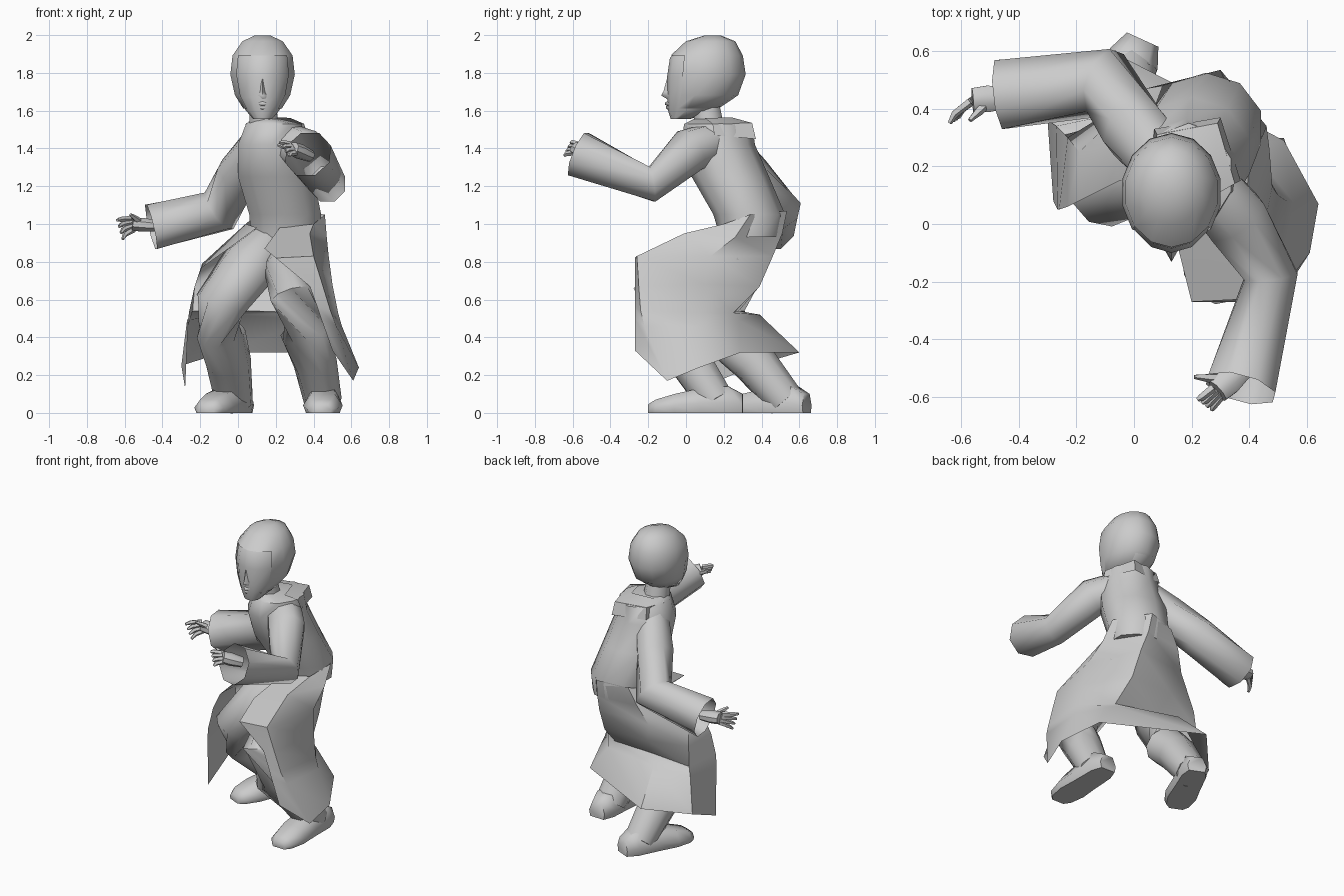
import bpy, bmesh, math
from mathutils import Vector

cube = bpy.data.objects.get("Cube")
if cube:
    bpy.data.objects.remove(cube, do_unlink=True)

grey = bpy.data.materials.new("plain grey")
grey.use_nodes = True
grey.diffuse_color = (0.6, 0.6, 0.6, 1)
grey.node_tree.nodes["Principled BSDF"].inputs["Base Color"].default_value = grey.diffuse_color


def finish(name, bm, angle=45):
    """Turn a bmesh into a smooth shaded object."""
    bmesh.ops.recalc_face_normals(bm, faces=bm.faces)
    mesh = bpy.data.meshes.new(name)
    bm.to_mesh(mesh)
    bm.free()
    mesh.materials.append(grey)
    part = bpy.data.objects.new(name, mesh)
    bpy.context.collection.objects.link(part)
    bpy.ops.object.select_all(action="DESELECT")
    part.select_set(True)
    bpy.context.view_layer.objects.active = part
    bpy.ops.object.shade_smooth_by_angle(angle=math.radians(angle))


def skin(bm, rings, closed=True, caps=(True, True)):
    """Bridge rings of points with quads."""
    rows = [[bm.verts.new(p) for p in ring] for ring in rings]
    count = len(rows[0])
    for low, high in zip(rows, rows[1:]):
        for i in range(count if closed else count - 1):
            j = (i + 1) % count
            bm.faces.new((low[i], low[j], high[j], high[i]))
    for row, cap in zip((rows[0], rows[-1]), caps):
        if cap and closed:
            bm.faces.new(row)


def stack(sections, sides):
    """Level ellipses given as centre x, y, z and two radii."""
    turns = [math.tau * (i + 0.5) / sides for i in range(sides)]
    return [[(x + a * math.cos(t), y + b * math.sin(t), z) for t in turns]
            for x, y, z, a, b in sections]


def tube(bm, path, sides=8, flat=1.0, caps=(True, True)):
    """Round tube along points given as x, y, z and radius."""
    points = [Vector(p[:3]) for p in path]
    rings = []
    for i, (point, spec) in enumerate(zip(points, path)):
        into = (point - points[max(i - 1, 0)]).normalized()
        out = (points[min(i + 1, len(points) - 1)] - point).normalized()
        along = (into + out).normalized()
        side = along.cross(Vector((0, 0, 1)))
        if side.length < 0.2:
            side = Vector((1, 0, 0))
        side.normalize()
        up = side.cross(along)
        turns = [math.tau * (k + 0.5) / sides for k in range(sides)]
        rings.append([point + spec[3] * (side * math.cos(t) + up * flat * math.sin(t))
                      for t in turns])
    skin(bm, rings, caps=caps)


def tube_part(name, path, **options):
    bm = bmesh.new()
    tube(bm, path, **options)
    finish(name, bm, 75)


# Head and neck
skull = [(.13, -.03, 1.555, .05, .05), (.13, .03, 1.6, .09, .125),
         (.13, .08, 1.67, .135, .18), (.13, .1, 1.78, .16, .2),
         (.13, .1, 1.88, .148, .185), (.13, .12, 1.955, .095, .125),
         (.13, .13, 1.985, .03, .04)]
bm = bmesh.new()
skin(bm, stack(skull, 14))
finish("head", bm, 60)
tube_part("neck", [(.14, .13, 1.48, .085), (.13, .1, 1.66, .075)])

# Hair shell, cut away over the face
bm = bmesh.new()
skin(bm, stack([(x, y + .01, z + .012, a + .015, b + .006)
                for x, y, z, a, b in skull[1:]], 14))
face_area = [f for f in bm.faces if f.calc_center_median().z < 1.87
             and f.calc_center_median().y < -.01]
bmesh.ops.delete(bm, geom=face_area, context="FACES")
finish("hair", bm, 60)

# Face details
bm = bmesh.new()
skin(bm, [[(.13 + s * w, y, z) for s, y in ((-1, -.07), (0, front), (1, -.07))]
          for w, front, z in ((.02, -.098, 1.78), (.027, -.12, 1.7),
                              (.035, -.132, 1.68), (.03, -.088, 1.655))], closed=False)
finish("nose", bm, 100)
for name, z, y in (("upper_lip", 1.637, -.1), ("lower_lip", 1.617, -.095)):
    tube_part(name, [(.09, y + .035, z, .006), (.13, y, z, .012), (.17, y + .035, z, .006)],
              sides=6)

# Torso leaning forward over the hips
bm = bmesh.new()
skin(bm, stack([(.25, .34, .93, .19, .16), (.25, .335, 1.05, .2, .19),
                (.2, .235, 1.25, .21, .205), (.18, .17, 1.42, .19, .195),
                (.19, .17, 1.53, .155, .18), (.15, .13, 1.555, .08, .09)], 10))
finish("torso", bm, 60)

# Collar folded over the upper back
bm = bmesh.new()
skin(bm, [[(.06, .2, 1.48), (.07, .33, 1.46), (.3, .37, 1.45), (.37, .15, 1.47)],
          [(.04, .18, 1.53), (.08, .31, 1.535), (.29, .35, 1.535), (.35, .14, 1.53)],
          [(.07, .15, 1.55), (.1, .22, 1.56), (.24, .24, 1.565), (.28, .1, 1.56)]],
     closed=False)
finish("collar", bm)

# Coat skirt, open at the front, from its left edge round to its right
skirt = [
    [(.22, .17, .98), (.4, .2, 1.0), (.46, .34, 1.05), (.3, .535, 1.07),
     (.1, .48, 1.05), (.04, .32, 1.0), (.1, .18, .98)],
    [(.14, -.03, .87), (.38, -.01, .95), (.47, .26, .93), (.31, .51, .95),
     (.04, .47, .94), (-.07, .28, .9), (-.05, .15, .87)],
    [(.2, -.27, .82), (.4, -.26, .83), (.48, .13, .83), (.33, .46, .83),
     (-.02, .43, .81), (-.19, .25, .79), (-.19, .08, .77)],
    [(.38, -.27, .67), (.45, -.25, .67), (.5, .1, .68), (.34, .39, .67),
     (.02, .38, .67), (-.23, .3, .67), (-.23, .06, .67)],
    [(.42, -.27, .56), (.49, -.24, .54), (.53, .08, .53), (.36, .25, .53),
     (.06, .28, .54), (-.24, .31, .54), (-.26, .05, .53)],
    [(.44, -.27, .5), (.52, -.22, .46), (.55, .08, .46), (.39, .28, .49),
     (-.03, .39, .52), (-.27, .34, .49), (-.265, .05, .46)],
    [(.5, -.27, .33), (.61, -.1, .17), (.64, .07, .24), (.52, .29, .32),
     (-.08, .6, .32), (-.3, .36, .25), (-.28, .08, .13)]]
bm = bmesh.new()
skin(bm, skirt, closed=False)
finish("coat_skirt", bm, 50)

# Trouser legs
tube_part("left_leg", [(.3, .27, .85, .12), (.28, .08, .75, .14), (.31, -.15, .61, .14),
                       (.35, -.11, .43, .13), (.41, .03, .26, .115), (.45, .16, .06, .1)],
          sides=10)
tube_part("right_leg", [(.15, .3, .88, .12), (.05, .2, .77, .15), (-.09, .13, .58, .14),
                        (-.09, .2, .42, .13), (-.05, .36, .27, .12), (-.02, .53, .06, .1)],
          sides=10)


def shoe(name, heel, toe):
    """Sloping shoe from heel to toe on the ground."""
    heel, toe = Vector(heel), Vector(toe)
    across = (toe - heel).normalized().cross(Vector((0, 0, 1)))
    rings = []
    for t, width, height in ((0, .06, .1), (.15, .09, .14), (.45, .095, .13),
                             (.72, .105, .1), (.92, .085, .07), (1, .05, .045)):
        centre = heel.lerp(toe, t)
        rings.append([centre + across * width * s + Vector((0, 0, height * h))
                      for s, h in ((-.85, 0), (-1, .4), (-.6, 1), (.6, 1), (1, .4), (.85, 0))])
    bm = bmesh.new()
    skin(bm, rings)
    finish(name, bm, 65)


shoe("left_shoe", (.46, .3, 0), (.445, -.2, 0))
shoe("right_shoe", (.03, .64, 0), (-.17, .2, 0))

# Wide open sleeves
tube_part("left_sleeve", [(.25, .14, 1.43, .11), (.35, .02, 1.39, .12), (.475, -.18, 1.21, .1),
                          (.37, -.57, 1.37, .13)], caps=(True, False))
tube_part("right_sleeve", [(.12, .2, 1.42, .11), (.0, .33, 1.26, .12), (-.1, .49, 1.07, .125),
                           (-.46, .45, .985, .13)], caps=(True, False))


def hand(name, wrist, palm, tips, thumb):
    """Flat palm, four bent fingers fanned between two tips, and a thumb."""
    wrist, palm, thumb = Vector(wrist), Vector(palm), Vector(thumb)
    first, last = (Vector(t) for t in tips)
    spread = (last - first).normalized()
    bm = bmesh.new()
    tube(bm, [(*wrist, .04), (*wrist.lerp(palm, .6), .05), (*palm, .045)], flat=.8)
    for i in range(4):
        tip = first.lerp(last, i / 3)
        root = palm + spread * .02 * (i - 1.5)
        bend = root.lerp(tip, .55) + (palm - wrist).normalized() * .015
        tube(bm, [(*root, .016), (*bend, .014), (*tip, .008)], sides=5)
    base = wrist.lerp(palm, .5)
    tube(bm, [(*base, .018), (*base.lerp(thumb, .6), .016), (*thumb, .008)], sides=5)
    finish(name, bm, 50)


hand("left_hand", (.38, -.5, 1.36), (.29, -.58, 1.4),
     ((.22, -.61, 1.43), (.27, -.645, 1.36)), (.21, -.53, 1.42))
hand("right_hand", (-.43, .44, .99), (-.56, .43, 1.0),
     ((-.64, .35, 1.02), (-.61, .37, .92)), (-.57, .36, 1.05))
